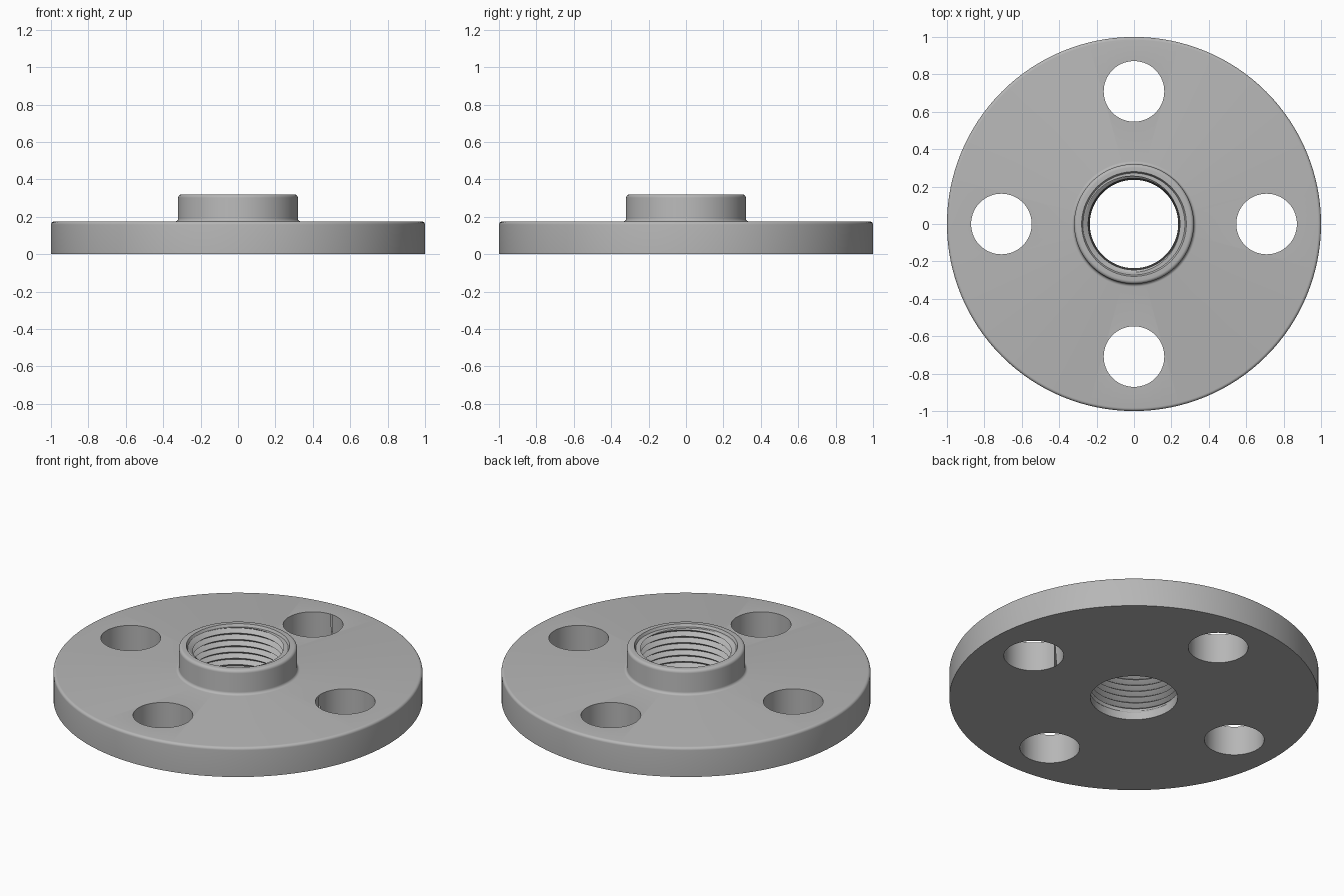
import bpy, bmesh
from math import sin, cos, pi

cube = bpy.data.objects.get("Cube")
if cube:
    bpy.data.objects.remove(cube)

SEGS = 128
PITCH = 0.037
THREAD_LOW, THREAD_HIGH = 0.045, 0.305
FLANGE_TOP, HUB_TOP, HUB_R = 0.175, 0.32, 0.32

steel = bpy.data.materials.new("grey steel")
steel.use_nodes = True
grey = (0.47, 0.47, 0.47, 1)
steel.diffuse_color = grey
steel.node_tree.nodes["Principled BSDF"].inputs["Base Color"].default_value = grey


def arc(cx, cz, r, start, end, steps=5):
    """Profile points along a fillet, angles in quarter turns."""
    angles = [(start + (end - start) * i / steps) * pi / 2 for i in range(steps + 1)]
    return [(cx + r * cos(a), cz + r * sin(a)) for a in angles]


def bore_radius(z):
    """Tapered minor radius of the bore."""
    return 0.236 + z / 32


def thread_point(row, seg):
    """Point on the helical thread: crest, flank and root, cut off at both ends."""
    z = THREAD_LOW + (row / 4 + seg / SEGS - 1) * PITCH
    z = min(max(z, THREAD_LOW), THREAD_HIGH)
    phase = ((z - THREAD_LOW) / PITCH - seg / SEGS) % 1
    depth = max(0, 1 - abs(phase - 0.5) / 0.45) * 0.026
    # the groove fades in above the plain lower lip
    depth *= min(1, (z - THREAD_LOW) / PITCH)
    return bore_radius(z) + depth, z


def add_grid(bm, rows, point):
    grid = []
    for row in range(rows):
        ring = []
        for seg in range(SEGS + 1):
            r, z = point(row, seg)
            a = 2 * pi * seg / SEGS
            ring.append(bm.verts.new((r * cos(a), r * sin(a), z)))
        grid.append(ring)
    for low, high in zip(grid, grid[1:]):
        for j in range(SEGS):
            bm.faces.new((low[j], low[j + 1], high[j + 1], high[j]))


# Outside of the flange and hub, from the lower lip round to the chamfered mouth
profile = [(bore_radius(THREAD_LOW), THREAD_LOW), (bore_radius(0), 0), (1, 0)]
profile += arc(0.984, FLANGE_TOP - 0.016, 0.016, 0, 1)
profile += arc(HUB_R + 0.016, FLANGE_TOP + 0.016, 0.016, 3, 2)
profile += arc(HUB_R - 0.018, HUB_TOP - 0.018, 0.018, 0, 1)
profile += [(0.28, HUB_TOP), (0.272, THREAD_HIGH)]

bm = bmesh.new()
add_grid(bm, len(profile), lambda row, seg: profile[row])

# Threaded bore
turns = int((THREAD_HIGH - THREAD_LOW) / PITCH) + 3
add_grid(bm, turns * 4 + 1, thread_point)

# Flat ledge where the thread runs out below the mouth
last = turns * 4
add_grid(bm, 2, lambda row, seg: thread_point(last, seg) if row == 0 else profile[-1])

bmesh.ops.remove_doubles(bm, verts=bm.verts, dist=0.00002)
bmesh.ops.recalc_face_normals(bm, faces=bm.faces)
mesh = bpy.data.meshes.new("threaded_flange")
bm.to_mesh(mesh)
bm.free()
mesh.materials.append(steel)
flange = bpy.data.objects.new("threaded_flange", mesh)
bpy.context.collection.objects.link(flange)

# Four bolt holes on the bolt circle
for i in range(4):
    a = i * pi / 2
    bpy.ops.mesh.primitive_cylinder_add(vertices=64, radius=0.162, depth=0.6,
                                        location=(0.709 * cos(a), 0.709 * sin(a), 0.1))
    cutter = bpy.context.object
    cutter.name = "bolt_hole_cutter"
    cutter.hide_render = True
    cutter.data.materials.append(steel)
    cut = flange.modifiers.new("bolt_hole", "BOOLEAN")
    cut.operation = "DIFFERENCE"
    cut.solver = "EXACT"
    cut.object = cutter
    bpy.ops.object.select_all(action="DESELECT")
    flange.select_set(True)
    bpy.context.view_layer.objects.active = flange
    bpy.ops.object.modifier_apply(modifier=cut.name)
    bpy.data.objects.remove(cutter)

bpy.ops.object.shade_smooth_by_angle(angle=pi / 6)
